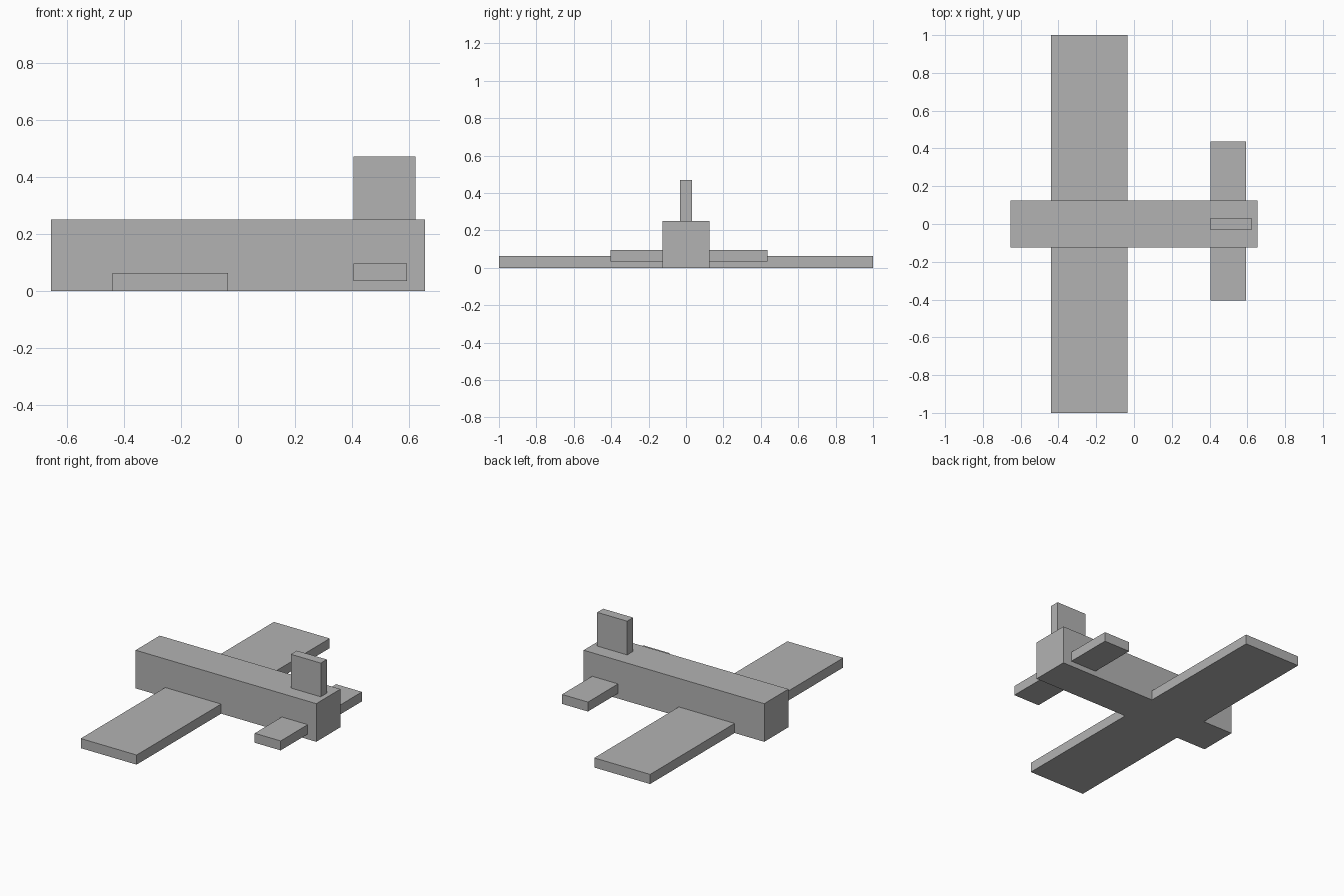
import bpy
import bmesh
from mathutils import Vector

cube = bpy.data.objects.get("Cube")
if cube:
    bpy.data.objects.remove(cube, do_unlink=True)

# Single plain grey
grey = bpy.data.materials.new("plain_grey")
grey.use_nodes = True
colour = (0.45, 0.45, 0.45, 1.0)
grey.diffuse_color = colour
grey.node_tree.nodes["Principled BSDF"].inputs["Base Color"].default_value = colour


def box(name, x, y, z):
    """Flat-shaded box spanning the given (min, max) ranges."""
    lo, hi = Vector((x[0], y[0], z[0])), Vector((x[1], y[1], z[1]))
    centre, size = (lo + hi) / 2, hi - lo
    bm = bmesh.new()
    bmesh.ops.create_cube(bm, size=1.0)
    bmesh.ops.scale(bm, vec=size, verts=bm.verts)
    mesh = bpy.data.meshes.new(name)
    bm.to_mesh(mesh)
    bm.free()
    mesh.materials.append(grey)
    obj = bpy.data.objects.new(name, mesh)
    obj.location = centre
    bpy.context.collection.objects.link(obj)
    return obj


HALF_WIDTH = 0.125  # half the fuselage width

# Fuselage, nose towards -x
box("fuselage", (-0.655, 0.655), (-HALF_WIDTH, HALF_WIDTH), (0.0, 0.25))

# Wings and tailplanes meet the fuselage sides; one tailplane is slightly longer
for side, sign, tail_tip in (("front", -1, 0.405), ("back", 1, 0.437)):
    wing_y = sorted((sign * HALF_WIDTH, sign * 1.0))
    tail_y = sorted((sign * HALF_WIDTH, sign * tail_tip))
    box(side + "_wing", (-0.44, -0.035), wing_y, (0.0, 0.063))
    box(side + "_tailplane", (0.405, 0.593), tail_y, (0.034, 0.096))

# Upright tail fin on the fuselage top
box("tail_fin", (0.405, 0.622), (-0.031, 0.031), (0.25, 0.471))
